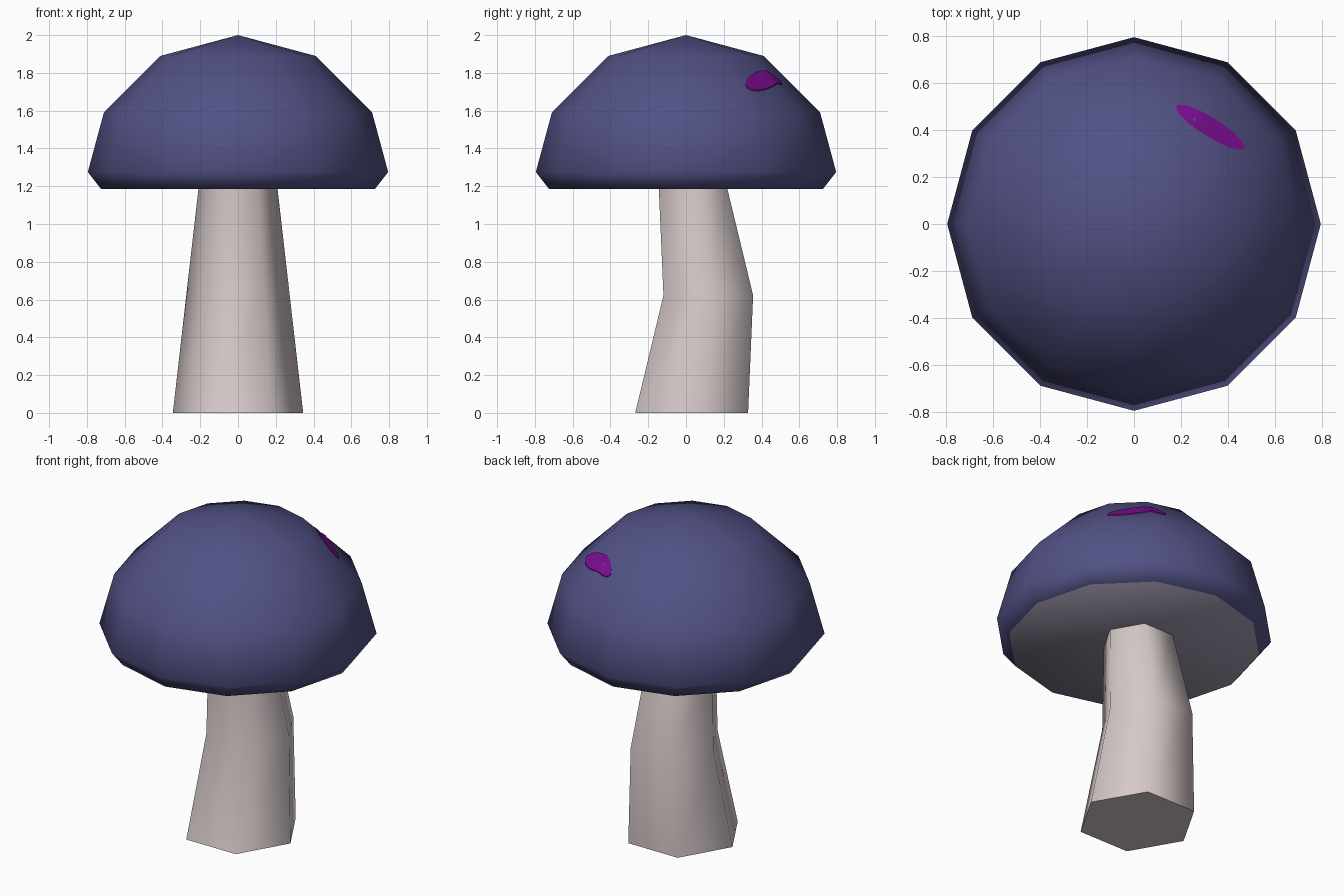
import bpy, math

if "Cube" in bpy.data.objects:
    bpy.data.objects.remove(bpy.data.objects["Cube"])


def material(name, rgb):
    m = bpy.data.materials.new(name)
    m.diffuse_color = (*rgb, 1)
    m.use_nodes = True
    m.node_tree.nodes["Principled BSDF"].inputs["Base Color"].default_value = m.diffuse_color
    return m


def make(name, verts, faces, mats, angle):
    me = bpy.data.meshes.new(name)
    me.from_pydata(verts, [], faces)
    for m in mats:
        me.materials.append(m)
    ob = bpy.data.objects.new(name, me)
    bpy.context.collection.objects.link(ob)
    bpy.ops.object.select_all(action='DESELECT')
    bpy.context.view_layer.objects.active = ob
    ob.select_set(True)
    bpy.ops.object.shade_smooth_by_angle(angle=math.radians(angle))
    return ob


def loft(rings, n):
    """Rings (radius, y centre, z) from bottom to top -> verts and side quads."""
    verts = [(r * math.cos(2 * math.pi * i / n), y + r * math.sin(2 * math.pi * i / n), z)
             for r, y, z in rings for i in range(n)]
    faces = [(k * n + i, k * n + (i + 1) % n, (k + 1) * n + (i + 1) % n, (k + 1) * n + i)
             for k in range(len(rings) - 1) for i in range(n)]
    return verts, faces


cap_blue = material("cap_blue", (0.083, 0.083, 0.235))
underside_grey = material("underside_grey", (0.33, 0.30, 0.40))
stem_cream = material("stem_cream", (0.67, 0.58, 0.58))
spot_purple = material("spot_purple", (0.21, 0.004, 0.30))

# Bent six-sided stem
v, f = loft([(0.345, 0.03, 0), (0.274, 0.118, 0.622), (0.209, 0.037, 1.19)], 6)
f += [tuple(range(5, -1, -1)), tuple(range(12, 18))]
make("stem", v, f, [stem_cream], 65)

# Twelve-sided domed cap with a flat underside
N = 12
v, f = loft([(0.725, 0, 1.185), (0.795, 0, 1.275), (0.71, 0, 1.59), (0.41, 0, 1.89)], N)
v.append((0, 0, 2.0))
f += [(3 * N + i, 3 * N + (i + 1) % N, 4 * N) for i in range(N)]
f.append(tuple(range(N - 1, -1, -1)))
cap = make("cap", v, f, [cap_blue, underside_grey], 60)
for p in cap.data.polygons:
    if p.normal.z < -0.95:
        p.material_index = 1


# Purple spot: thin oval plate following the upper facets of the cap
def cap_height(x, y):
    c = math.cos(math.pi / N)
    d = max(x * math.cos(a) + y * math.sin(a)
            for a in (math.radians(15 + 30 * k) for k in range(N)))
    return 1.89 - (d - 0.41 * c) / c


S = 24
ca, sa = math.cos(math.radians(-32)), math.sin(math.radians(-32))
v, f = [], []
for t, lift in ((1.0, -0.002), (1.0, 0.006), (0.7, 0.006), (0.35, 0.006)):
    for i in range(S):
        a = 2 * math.pi * i / S
        u, w = 0.17 * t * math.cos(a), 0.04 * t * math.sin(a)
        x, y = 0.325 + u * ca - w * sa, 0.412 + u * sa + w * ca
        v.append((x, y, cap_height(x, y) + lift))
v.append((0.325, 0.412, cap_height(0.325, 0.412) + 0.006))
f = [(k * S + i, k * S + (i + 1) % S, (k + 1) * S + (i + 1) % S, (k + 1) * S + i)
     for k in range(3) for i in range(S)]
f += [(3 * S + i, 3 * S + (i + 1) % S, 4 * S) for i in range(S)]
make("spot", v, f, [spot_purple], 40)
